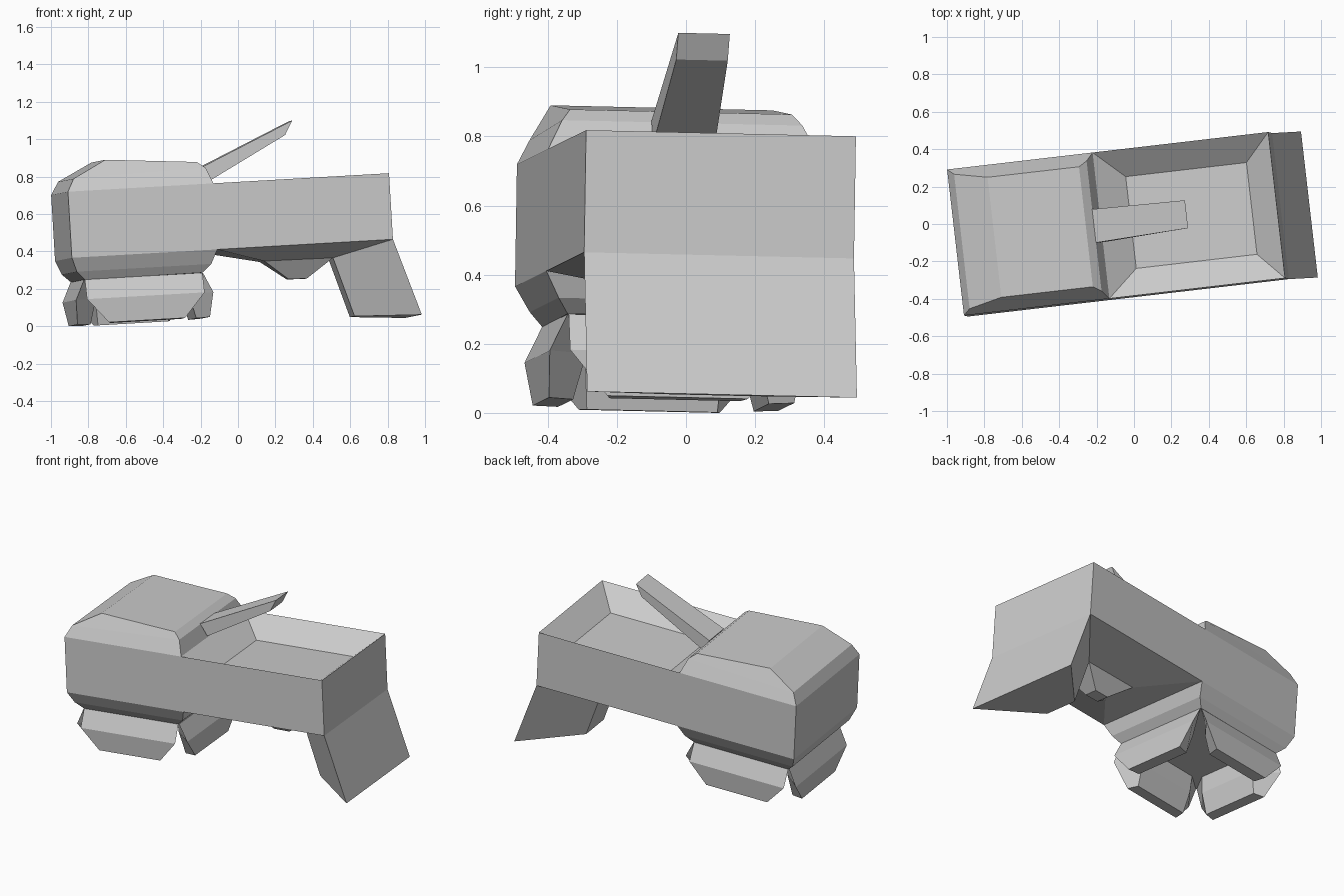
import bpy, bmesh
from math import radians, pi
from mathutils import Vector, Matrix

if "Cube" in bpy.data.objects:
    bpy.data.objects.remove(bpy.data.objects["Cube"])

TILT = (radians(-1.3), radians(-3.27), radians(6.65))
VC = -0.005  # centre line across the width


def loft(name, rings, place=Matrix.Translation((0, VC, 0))):
    """Stack four-cornered rings; each ring is (x0, z0, half0, x1, z1, half1)."""
    bm = bmesh.new()
    loops = []
    for x0, z0, h0, x1, z1, h1 in rings:
        corners = [(x0, -h0, z0), (x1, -h1, z1), (x1, h1, z1), (x0, h0, z0)]
        loops.append([bm.verts.new(place @ Vector(c)) for c in corners])
    for a, b in zip(loops, loops[1:]):
        for i in range(4):
            j = (i + 1) % 4
            bm.faces.new((a[i], a[j], b[j], b[i]))
    bm.faces.new(loops[0][::-1])
    bm.faces.new(loops[-1])
    bmesh.ops.recalc_face_normals(bm, faces=bm.faces)
    mesh = bpy.data.meshes.new(name)
    bm.to_mesh(mesh)
    bm.free()
    ob = bpy.data.objects.new(name, mesh)
    ob.rotation_euler = TILT
    bpy.context.collection.objects.link(ob)
    return ob


# Bevelled cabin block
loft("cabin", [
    (-.846, .29, .32, -.211, .292, .32),
    (-.890, .335, .352, -.165, .335, .352),
    (-.917, .41, .393, -.133, .41, .393),
    (-.917, .764, .393, -.133, .764, .393),
    (-.879, .832, .362, -.165, .850, .350),
    (-.698, .924, .323, -.207, .884, .323),
])

# Open bed: sunken floor, rim, sloped underside and keel
loft("bed", [
    (.022, .651, .247, .673, .651, .247),
    (-.133, .764, .393, .814, .764, .393),
    (-.133, .41, .393, .814, .41, .393),
    (.149, .338, .11, .519, .334, .11),
    (.281, .235, .04, .380, .233, .04),
])

# Flared rear leg under the end wall
loft("rear_leg", [
    (.519, .334, .11, .814, .41, .393),
    (.616, .016, .11, .945, -.001, .393),
])

# Slanted bar rising from the cabin back
loft("slanted_bar", [
    (-.165, .854, .09, -.120, .782, .09),
    (.347, 1.080, .075, .305, 1.005, .075),
])

# Four flared feet around the cabin base
centre = Matrix.Translation((-.529, VC, 0))
for i, side in enumerate(("right", "back", "left", "front")):
    loft(side + "_foot", [
        (.24, .291, .20, .32, .291, .317),
        (.25, .185, .20, .37, .185, .317),
        (.285, .052, .19, .357, .055, .205),
    ], centre @ Matrix.Rotation(i * pi / 2, 4, 'Z'))
